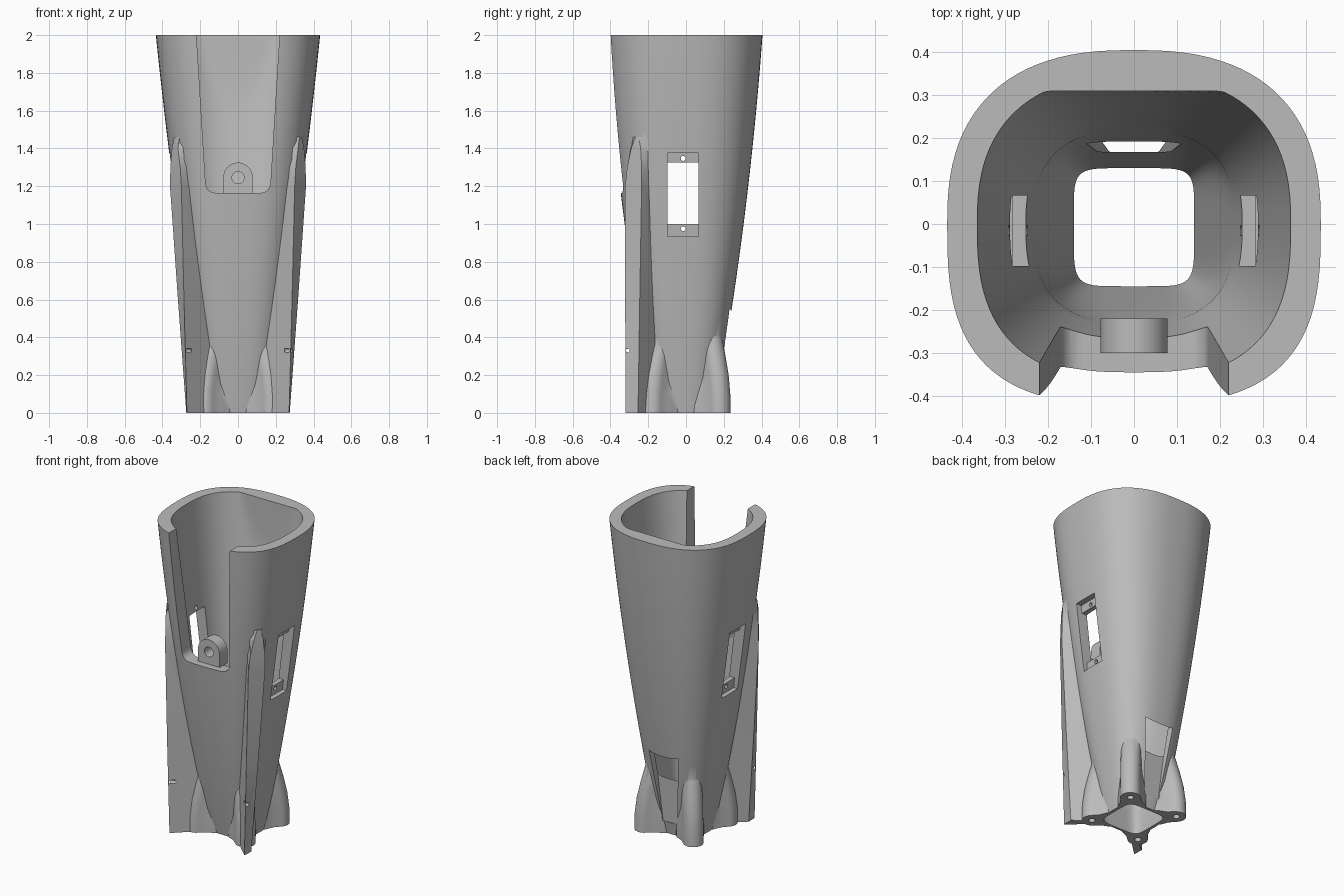
import bpy, bmesh, math
from mathutils import Vector

if "Cube" in bpy.data.objects:
    bpy.data.objects.remove(bpy.data.objects["Cube"], do_unlink=True)

grey = bpy.data.materials.new("plain_grey")
grey.use_nodes = True
colour = (0.5, 0.5, 0.5, 1)
grey.diffuse_color = colour
grey.node_tree.nodes["Principled BSDF"].inputs["Base Color"].default_value = colour


def loft(name, rings):
    """Closed solid through rings of equal point count."""
    bm = bmesh.new()
    loops = [[bm.verts.new(p) for p in ring] for ring in rings]
    n = len(loops[0])
    for a, b in zip(loops, loops[1:]):
        for i in range(n):
            j = (i + 1) % n
            bm.faces.new((a[i], a[j], b[j], b[i]))
    bm.faces.new(loops[0][::-1])
    bm.faces.new(loops[-1])
    bmesh.ops.recalc_face_normals(bm, faces=bm.faces)
    mesh = bpy.data.meshes.new(name)
    bm.to_mesh(mesh)
    bm.free()
    mesh.materials.append(grey)
    ob = bpy.data.objects.new(name, mesh)
    bpy.context.collection.objects.link(ob)
    return ob


def prism(name, outline, axis, lo, hi):
    """Extrude a 2D outline along x, y or z."""
    def place(p, d):
        q = list(p)
        q.insert("xyz".index(axis), d)
        return q
    return loft(name, [[place(p, d) for p in outline] for d in (lo, hi)])


def arc(cx, cy, r, start, end, n):
    return [(cx + r * math.cos(math.radians(start + (end - start) * i / n)),
             cy + r * math.sin(math.radians(start + (end - start) * i / n)))
            for i in range(n + 1)]


def circle(cx, cy, r, n=24):
    return arc(cx, cy, r, 0, 360, n)[:-1]


def rect(x0, y0, x1, y1):
    return [(x0, y0), (x1, y0), (x1, y1), (x0, y1)]


def combine(target, tool, operation):
    """Apply a boolean and discard the tool."""
    mod = target.modifiers.new("combine", "BOOLEAN")
    mod.operation, mod.object, mod.solver = operation, tool, "EXACT"
    bpy.context.view_layer.objects.active = target
    bpy.ops.object.modifier_apply(modifier=mod.name)
    bpy.data.objects.remove(tool, do_unlink=True)


def finish(ob):
    bpy.ops.object.select_all(action="DESELECT")
    ob.select_set(True)
    bpy.context.view_layer.objects.active = ob
    bpy.ops.object.shade_smooth_by_angle(angle=math.radians(30))


def bend(values, z):
    """Quadratic through values at heights 0, 1 and 2."""
    a, b, c = values
    k = (c - 2 * b + a) / 2
    return a + (b - a - k) * z + k * z * z


def section(z, side, front, back, n_front, n_back, back_limit=9):
    """Rounded-square ring with separate front and back halves."""
    ring = []
    for i in range(96):
        t = math.tau * i / 96
        c, s = math.cos(t), math.sin(t)
        n = n_back if s > 0 else n_front
        depth = bend(back if s > 0 else front, z)
        x = math.copysign(abs(c) ** (2 / n), c) * bend(side, z)
        y = math.copysign(abs(s) ** (2 / n), s) * depth
        ring.append((x, min(y, back_limit), z))
    return ring


# Tapered outer body
heights = [-0.03] + [2 * i / 20 for i in range(1, 21)]
body = loft("tapered_body", [
    section(z, (.16, .315, .435), (.16, .325, .42), (.15, .305, .405), 2.9, 2.5)
    for z in heights])

# Screw bosses at the four base corners
for sx in (-1, 1):
    for sy in (-1, 1):
        rings = []
        for z, c in ((-.04, .25), (.1, .247), (.2, .235), (.3, .212), (.4, .185), (.5, .15)):
            plan = [(.03, -.08), (.6 * c, -.083), (.8 * c, -.063)]
            plan += arc(c, 0, .06, -90, 90, 14)
            plan += [(.8 * c, .063), (.6 * c, .083), (.03, .08)]
            rings.append([(sx * (u - v) * math.sqrt(.5), sy * (u + v) * math.sqrt(.5), z)
                          for u, v in plan])
        combine(body, loft("boss", rings), "UNION")

# Wedge fins on the front corners
for sx in (-1, 1):
    rings = []
    for z, x1, y1, x2, y2 in ((-.05, .269, -.32, .27, -.255), (.6, .286, -.322, .318, -.245),
                              (1.2, .30, -.322, .36, -.235), (1.3, .306, -.312, .358, -.235),
                              (1.4, .318, -.29, .35, -.24), (1.46, .325, -.268, .338, -.25)):
        plan = [(.08 + .14 * z, -.14 - .11 * z), (x1, y1), (x2, y2),
                (.10 + .17 * z, -.125 - .05 * z)]
        rings.append([(sx * x, y, z) for x, y in plan])
    combine(body, loft("fin", rings), "UNION")

# Hollow interior with a flattened back
cavity = loft("cavity", [
    section(z, (.14, .252, .365), (.145, .248, .36), (.13, .235, .345),
            max(2.7, 6 - 4 * z), max(2.5, 6 - 4 * z), .31)
    for z in [-.1] + [2.1 * i / 20 for i in range(21)]])
combine(body, cavity, "DIFFERENCE")

# Flat base
combine(body, prism("base_trim", rect(-1, -1, 1, 1), "z", -.5, 0), "DIFFERENCE")

# Open front slot with rounded lower corners
right_half = arc(.12, 1.217, .052, -90, 0, 8) + [(.226, 2.1)]
slot = right_half + [(-x, z) for x, z in reversed(right_half)]
combine(body, prism("front_slot", slot, "y", -.7, -.05), "DIFFERENCE")

# Side windows, recessed ledges and their screw holes
combine(body, prism("window", rect(-.098, 1.0, .066, 1.325), "x", -1, 1), "DIFFERENCE")
for s in (-1, 1):
    ledge = [(s * .275, .935), (s * .325, 1.375), (s * .6, 1.375), (s * .6, .935)]
    combine(body, prism("ledge", ledge, "y", -.098, .066), "DIFFERENCE")
for z in (.975, 1.347):
    combine(body, prism("ledge_hole", circle(-.015, z, .013, 16), "x", -1, 1), "DIFFERENCE")

# Tapered opening low on the back
notch = prism("back_notch", [(.16, .08), (.175, .62), (.5, .22), (.5, .08)], "x", -.11, .11)
for v in notch.data.vertices:
    v.co.x *= .4 + v.co.z
combine(body, notch, "DIFFERENCE")

# Screw holes in the base and fins
for sx in (-1, 1):
    for sy in (-1, 1):
        hole = prism("base_hole", circle(sx * .177, sy * .177, .02), "z", -.1, .15)
        combine(body, hole, "DIFFERENCE")
    hole = prism("fin_hole", circle(0, 0, .012, 16), "z", -.04, .04)
    hole.rotation_euler = Vector((sx, -.35, 0)).to_track_quat("Z", "Y").to_euler()
    hole.location = (sx * .282, -.308, .33)
    bpy.context.view_layer.update()
    combine(body, hole, "DIFFERENCE")
finish(body)

# Hinge lug standing in the slot
lug_shape = [(-.078, 1.163), (.078, 1.163)] + arc(0, 1.247, .078, 0, 180, 20)
lug = prism("hinge_lug", lug_shape, "y", -.30, -.22)
combine(lug, prism("lug_hole", circle(0, 1.245, .032), "y", -.4, -.1), "DIFFERENCE")
finish(lug)
